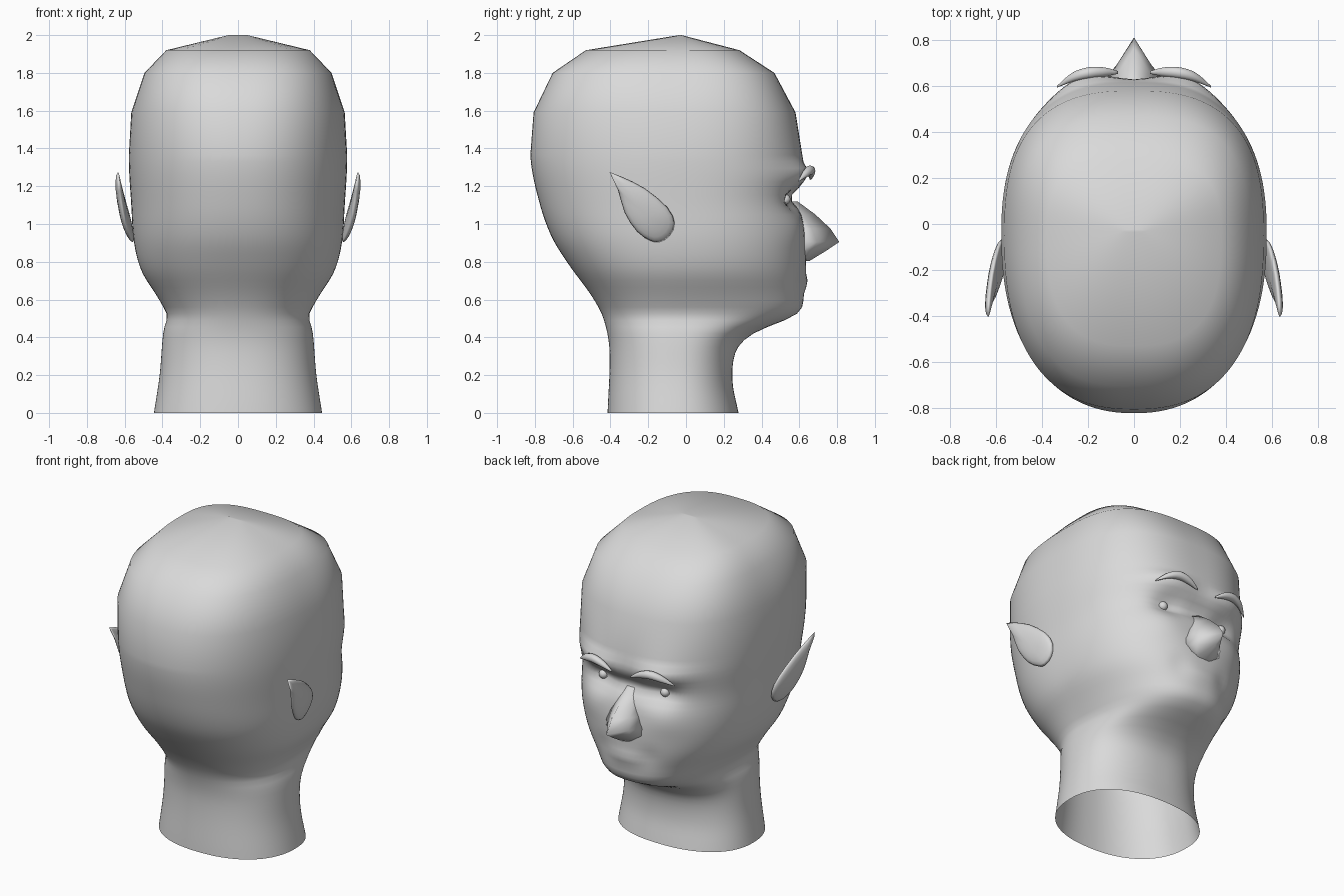
import bpy, bmesh, math
from mathutils import Vector

cube = bpy.data.objects.get("Cube")
if cube:
    bpy.data.objects.remove(cube, do_unlink=True)

# The single plain material
clay = bpy.data.materials.new("light grey clay")
clay.use_nodes = True
GREY = (0.7, 0.7, 0.7, 1)
clay.diffuse_color = GREY
clay.node_tree.nodes["Principled BSDF"].inputs["Base Color"].default_value = GREY


def add_mesh(name, bm):
    """Turn a bmesh into a smooth shaded object."""
    bmesh.ops.recalc_face_normals(bm, faces=bm.faces[:])
    for face in bm.faces:
        face.smooth = True
    mesh = bpy.data.meshes.new(name)
    bm.to_mesh(mesh)
    bm.free()
    mesh.materials.append(clay)
    obj = bpy.data.objects.new(name, mesh)
    bpy.context.collection.objects.link(obj)
    return obj


def bridge(bm, lower, upper):
    """Join two closed rings of vertices with quads."""
    count = len(lower)
    for i in range(count):
        j = (i + 1) % count
        bm.faces.new((lower[i], lower[j], upper[j], upper[i]))


def smooth_curve(knots, t):
    """Cubic interpolation through (position, value) knots."""
    def slope(i):
        a, b = knots[max(i - 1, 0)], knots[min(i + 1, len(knots) - 1)]
        return (b[1] - a[1]) / (b[0] - a[0])
    i = 0
    while i < len(knots) - 2 and t > knots[i + 1][0]:
        i += 1
    (p, a), (q, b) = knots[i], knots[i + 1]
    span = q - p
    s = min(max((t - p) / span, 0), 1)
    blend = s * s * (3 - 2 * s)
    return (a + (b - a) * blend + span * s * (1 - s) *
            (slope(i) * (1 - s) - slope(i + 1) * s))


def ramp(t, start, end):
    return min(max((t - start) / (end - start), 0), 1)


# Head and neck outlines by height: half width, back and front
WIDTH = [(0, .445), (.2, .415), (.43, .395), (.51, .375), (.55, .39), (.62, .43),
         (.75, .51), (.9, .55), (1.1, .565), (1.35, .578), (1.59, .565),
         (1.8, .495), (1.92, .38)]
BACK = [(0, -.415), (.33, -.405), (.5, -.437), (.62, -.5), (.78, -.617),
        (.93, -.71), (1.11, -.775), (1.35, -.823), (1.59, -.807),
        (1.8, -.706), (1.92, -.53)]
FRONT = [(0, .278), (.17, .246), (.32, .262), (.4, .325), (.45, .42), (.51, .565),
         (.56, .615), (.62, .622), (.78, .635), (.9, .635), (1, .622),
         (1.12, .605), (1.25, .625), (1.33, .62), (1.59, .58),
         (1.8, .468), (1.92, .283)]
# Face relief: x, z, radius in x, radius in z, push along y
RELIEF = [(.2, 1.13, .11, .06, -.06), (0, 1.14, .12, .05, -.05),
          (.23, 1.27, .15, .05, .045), (.27, .98, .13, .09, .015),
          (0, .69, .12, .04, .015), (.16, .72, .06, .06, -.01)]


def relief(x, z):
    return sum(d * math.exp(-((abs(x) - cx) / rx) ** 2 - ((z - cz) / rz) ** 2)
               for cx, cz, rx, rz, d in RELIEF)


def build_head():
    bm = bmesh.new()
    count, centre = 120, -.05
    levels = [i * .035 for i in range(40)] + [1.59, 1.8, 1.92]
    previous = None
    for z in levels:
        w, back, front = (smooth_curve(k, z) for k in (WIDTH, BACK, FRONT))
        # Squareness of the section, fuller towards the crown
        square_front = 2.3 + .15 * ramp(z, .6, 1) + .45 * ramp(z, 1.4, 1.85)
        square_back = 2.25 + .45 * ramp(z, 1.4, 1.85)
        ring = []
        for i in range(count):
            a = math.tau * i / count
            c, s = math.cos(a), math.sin(a)
            n = square_front if s > 0 else square_back
            depth = front - centre if s > 0 else centre - back
            x = w * math.copysign(abs(c) ** (2 / n), c)
            y = centre + depth * math.copysign(abs(s) ** (2 / n), s)
            if s > 0:
                y += relief(x, z) * ramp(s, 0, .4)
            ring.append(bm.verts.new((x, y, z)))
        if previous:
            bridge(bm, previous, ring)
        previous = ring
    # Crown closes on a short ridge; the neck stays open below
    crown = []
    for i in range(count):
        a = math.tau * i / count
        crown.append(bm.verts.new((.05 * math.cos(a), -.03 + .006 * math.sin(a), 2)))
    bridge(bm, previous, crown)
    bm.faces.new(crown)
    add_mesh("head_and_neck", bm)


def build_nose():
    # Sections down the nose: height, ridge y, root y, half width
    sections = [(1.12, .59, .54, .035), (1.05, .685, .57, .065), (.975, .765, .6, .085),
                (.905, .812, .615, .1), (.86, .745, .615, .1), (.805, .655, .61, .07)]
    bm = bmesh.new()
    previous = None
    for z, ridge, root, half in sections:
        mid = root + (ridge - root) * .4
        ring = [bm.verts.new(p) for p in (
            (-half * 1.4, root, z), (-half * .75, mid, z), (0, ridge, z),
            (half * .75, mid, z), (half * 1.4, root, z))]
        if previous:
            bridge(bm, previous, ring)
        else:
            bm.faces.new(ring)
        previous = ring
    bm.faces.new(previous)
    add_mesh("nose", bm)


# Pointed ear outline as (y, z), starting at the tip
EAR = [(-.405, 1.275), (-.36, 1.18), (-.325, 1.06), (-.26, .96), (-.19, .912),
       (-.14, .905), (-.087, .937), (-.06, 1.005), (-.1, 1.09), (-.22, 1.19),
       (-.34, 1.25)]


def build_ear(name, side):
    bm = bmesh.new()
    # Refine the outline with midpoints bowed outward by a spline
    loop = []
    for i, (y, z) in enumerate(EAR):
        a, b, c = EAR[i - 1], EAR[(i + 1) % len(EAR)], EAR[(i + 2) % len(EAR)]
        loop.append(Vector((y, z)))
        if 0 < i < len(EAR) - 1:
            loop.append((Vector((y, z)) + Vector(b)) * .5625
                        - (Vector(a) + Vector(c)) * .0625)
    middle = Vector((-.2, 1.04))

    def place(point, bulge):
        # The ear leans outward, then curls upright towards its tip
        y, z = point
        lean = .1 * (-.06 - y) + .17 * (z - .93)
        x = .55 + 1.5 * lean - 6.3 * lean * lean + bulge
        return bm.verts.new((side * x, y, z))

    rim = [place(p, 0) for p in loop]
    for bulge in (.03, -.015):
        previous = rim
        for k in (.93, .8, .6, .35):
            height = bulge * math.sqrt(1 - k * k)
            ring = [place(middle.lerp(p, k), height) for p in loop]
            bridge(bm, previous, ring)
            previous = ring
        hub = place(middle, bulge)
        for i in range(len(previous)):
            bm.faces.new((previous[i - 1], previous[i], hub))
    add_mesh(name, bm)


def build_eye(name, side):
    bm = bmesh.new()
    bmesh.ops.create_uvsphere(bm, u_segments=16, v_segments=10, radius=.028)
    bmesh.ops.translate(bm, verts=bm.verts[:], vec=(side * .22, .525, 1.13))
    add_mesh(name, bm)


def build_brow(name, side):
    # Arched path with a tapering radius
    path = [(.07, .66, 1.24, .006), (.13, .662, 1.27, .02),
            (.2, .657, 1.285, .025), (.27, .638, 1.27, .02),
            (.335, .598, 1.23, .004)]
    bm = bmesh.new()
    previous = None
    for step in range(17):
        t = step / 16 * (len(path) - 1)
        x, y, z, r = (smooth_curve([(i, p[axis]) for i, p in enumerate(path)], t)
                      for axis in range(4))
        ring = []
        for i in range(12):
            a = math.tau * i / 12
            ring.append(bm.verts.new((side * x, y + r * math.cos(a),
                                      z + r * math.sin(a))))
        if previous:
            bridge(bm, previous, ring)
        else:
            bm.faces.new(ring)
        previous = ring
    bm.faces.new(previous)
    add_mesh(name, bm)


build_head()
build_nose()
for label, side in (("left", 1), ("right", -1)):
    build_ear(label + "_ear", side)
    build_eye(label + "_eye", side)
    build_brow(label + "_brow", side)
